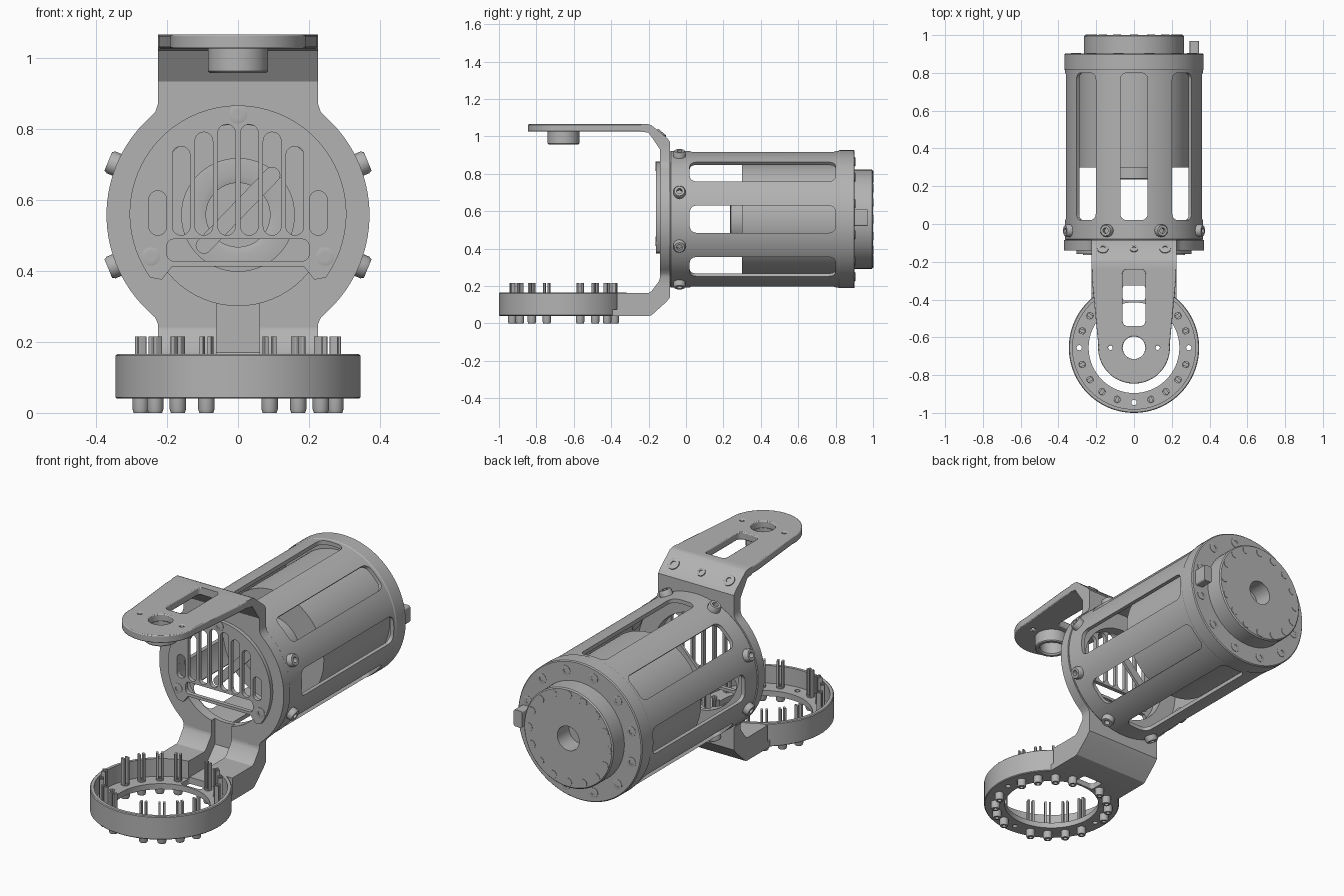
import bpy, bmesh
from math import sin, cos, pi, radians
from mathutils import Vector, Matrix

if "Cube" in bpy.data.objects:
    bpy.data.objects.remove(bpy.data.objects["Cube"])

grey = bpy.data.materials.new("machined grey")
grey.use_nodes = True
COLOUR = (0.45, 0.45, 0.45, 1)
grey.diffuse_color = COLOUR
grey.node_tree.nodes["Principled BSDF"].inputs["Base Color"].default_value = COLOUR

AXIS_Z = 0.557           # height of the housing axis
RING_Y = -0.655          # centre of the cup and the arm eye


# ---------- helpers ----------
def finish(name, bm):
    bmesh.ops.remove_doubles(bm, verts=bm.verts, dist=1e-5)
    bmesh.ops.recalc_face_normals(bm, faces=bm.faces)
    mesh = bpy.data.meshes.new(name)
    bm.to_mesh(mesh)
    bm.free()
    mesh.materials.append(grey)
    obj = bpy.data.objects.new(name, mesh)
    bpy.context.scene.collection.objects.link(obj)
    return obj


def prism(name, pts, axis, lo, hi):
    """Extrude a 2D outline along x, y or z."""
    place = {"x": lambda a, b, t: (t, a, b),
             "y": lambda a, b, t: (a, t, b),
             "z": lambda a, b, t: (a, b, t)}[axis]
    bm = bmesh.new()
    ends = [[bm.verts.new(place(a, b, t)) for a, b in pts] for t in (lo, hi)]
    for end in ends:
        bm.faces.new(end)
    n = len(pts)
    for i in range(n):
        j = (i + 1) % n
        bm.faces.new((ends[0][i], ends[0][j], ends[1][j], ends[1][i]))
    return finish(name, bm)


def lathe(name, profile, origin, axis, seg=72, closed=True):
    """Spin (radius, distance) points about an axis."""
    bm = bmesh.new()
    turn = Vector(axis).to_track_quat("Z", "Y")
    rings = []
    for i in range(seg):
        a = 2 * pi * i / seg
        rings.append([bm.verts.new(Vector(origin) + turn @ Vector((r * cos(a), r * sin(a), t)))
                      for r, t in profile])
    n = len(profile)
    for i in range(seg):
        p, q = rings[i], rings[(i + 1) % seg]
        for k in range(n if closed else n - 1):
            m = (k + 1) % n
            bm.faces.new((p[k], q[k], q[m], p[m]))
    return finish(name, bm)


def screw(name, origin, axis, r, h):
    prof = [(0, -.02), (r, -.02), (r, .75 * h), (.85 * r, h),
            (.45 * r, h), (.45 * r, .3 * h), (0, .3 * h)]
    return lathe(name, prof, origin, axis, 16, False)


def disc(name, origin, axis, r, lo, hi, seg=24):
    return lathe(name, [(0, lo), (r, lo), (r, hi), (0, hi)], origin, axis, seg, False)


def arc(cx, cy, r, a0, a1, n):
    return [(cx + r * cos(radians(a0 + (a1 - a0) * i / n)),
             cy + r * sin(radians(a0 + (a1 - a0) * i / n))) for i in range(n + 1)]


def rrect(cx, cy, w, h, r):
    pts = []
    for q, (sx, sy) in enumerate([(1, 1), (-1, 1), (-1, -1), (1, -1)]):
        pts += arc(cx + sx * (w / 2 - r), cy + sy * (h / 2 - r), r, 90 * q, 90 * q + 90, 6)
    return pts


def cut(target, cutters):
    bpy.context.view_layer.objects.active = target
    for c in cutters:
        mod = target.modifiers.new("cut", "BOOLEAN")
        mod.operation, mod.solver, mod.object = "DIFFERENCE", "EXACT", c
        bpy.ops.object.modifier_apply(modifier=mod.name)
        bpy.data.objects.remove(c)


def bevel(obj, width):
    mod = obj.modifiers.new("bevel", "BEVEL")
    mod.width, mod.segments, mod.limit_method = width, 2, "ANGLE"
    mod.angle_limit = radians(40)


def around(r, deg, y):
    return (r * cos(radians(deg)), y, AXIS_Z + r * sin(radians(deg)))


# ---------- housing with eight long windows ----------
housing = lathe("housing", [(.362, -.085), (.366, -.08), (.366, .815), (.369, .82), (.369, .897),
                            (.364, .902), (.26, .902), (.26, .86), (.345, .86), (.345, -.085)],
                (0, 0, AXIS_Z), (0, 1, 0), 96)
windows = []
for k in range(4):
    w = prism("window_cutter", rrect(0, .41, .145, .78, .035), "z", -.5, .5)
    w.data.transform(Matrix.Translation((0, 0, AXIS_Z)) @ Matrix.Rotation(k * pi / 4, 4, "Y"))
    windows.append(w)
cut(housing, windows)

for k in range(8):
    deg = 22.5 + 45 * k
    screw("housing_screw", around(.36, deg, -.035), (cos(radians(deg)), 0, sin(radians(deg))), .033, .035)
for k in range(12):
    screw("end_cap_screw", around(.318, 15 + 30 * k, .902), (0, 1, 0), .026, .003)

# ---------- motor ----------
motor = lathe("motor", [(0, .33), (.09, .33), (.09, .24), (.11, .235), (.16, .24), (.16, .3), (.3, .3),
                        (.3, .88), (.265, .88), (.265, .994), (.259, 1), (.065, 1), (.065, .9), (0, .9)],
              (0, 0, AXIS_Z), (0, 1, 0), 96, False)
for k in range(16):
    disc("motor_end_pad", around(.235, 22.5 * k, .995), (0, 1, 0), .022, 0, .007, 16)
prism("cable_tab", rrect(.32, .565, .05, .09, .01), "y", .89, .97)

# ---------- mounting plate ----------
right = [(.225, .2), (.225, .25), (.233, .268)] + arc(0, AXIS_Z, .37, -47, 47, 30) \
    + [(.233, .846), (.225, .87), (.225, .95)]
plate = prism("mounting_plate", right + [(-x, z) for x, z in reversed(right)], "y", -.14, -.085)
cut(plate, [disc("bore_cutter", (0, 0, AXIS_Z), (0, 1, 0), .255, -.3, .1, 64),
            prism("groove_cutter", rrect(0, .24, .12, .2, .002), "y", -.3, -.11)])

# ---------- grille cover ----------
outline = arc(0, .56, .305, -36, 216, 60) + [(-.215, .375), (-.185, .412), (.185, .412), (.215, .375)]
cover = prism("grille_cover", outline, "y", -.16, -.138)
slots = [prism("slot_cutter", rrect(0, .458, .4, .062, .02), "y", -.3, 0)]
for x, top in ((.032, .812), (.096, .79), (.16, .75), (.226, .625)):
    for s in (-1, 1):
        slots.append(prism("slot_cutter", rrect(s * x, (top + .5) / 2, .05, top - .5, .0249), "y", -.3, 0))
cut(cover, slots)
for x, z in ((0, .84), (-.245, .44), (.245, .44)):
    screw("cover_screw", (x, -.16, z), (0, -1, 0), .026, .004)

# diagonal strip behind the grille
strip = prism("inner_strip", rrect(0, 0, .32, .045, .02), "y", -.04, -.025)
strip.data.transform(Matrix.Translation((0, 0, .57)) @ Matrix.Rotation(radians(-46), 4, "Y"))

# ---------- upper arm ----------
prism("upper_bend", [(-.085, .92), (-.085, .97), (-.1, .99), (-.185, 1.06), (-.2, 1.065), (-.24, 1.065),
                     (-.24, 1.025), (-.2, 1.02), (-.14, .932), (-.14, .92)], "x", -.225, .225)
arm = prism("upper_arm", [(.225, -.2), (-.225, -.2), (-.222, -.3)] + arc(0, RING_Y, .19, 175, 365, 40)
            + [(.222, -.3)], "z", 1.025, 1.065)
cut(arm, [prism("slot_cutter", rrect(0, -.39, .12, .3, .025), "z", .9, 1.2),
          disc("eye_cutter", (0, RING_Y, 0), (0, 0, 1), .06, .9, 1.2, 32)]
    + [disc("hole_cutter", (s * .125, RING_Y, 0), (0, 0, 1), .012, .9, 1.2, 12) for s in (-1, 1)])
bevel(arm, .005)
lathe("arm_boss", [(.06, .965), (.066, .957), (.08, .957), (.085, .962), (.085, 1.027), (.06, 1.027)],
      (0, RING_Y, 0), (0, 0, 1), 40)
for x in (-.165, 0, .165):
    screw("bend_screw", (x, -.132, 1.016), (0, .64, .77), .03 if x else .022, .008)

# ---------- lower arm: thick bent block with a central groove ----------
lower = prism("lower_arm", [(-.085, .25), (-.085, .14), (-.105, .115), (-.185, .043), (-.2, .04), (-.4, .04),
                            (-.4, .075), (-.37, .075), (-.37, .163), (-.2, .163), (-.185, .172),
                            (-.145, .225), (-.14, .24), (-.14, .25)], "x", -.225, .225)
groove = [(-.5, .075), (-.2, .075), (-.11, .17), (-.11, .4), (-.5, .4)]
cut(lower, [prism("groove_cutter", groove, "x", -.06, .06),
            disc("cup_cutter", (0, RING_Y, 0), (0, 0, 1), .33, .068, .3, 64),
            prism("hole_cutter", rrect(0, -.365, .12, .08, .015), "z", -.1, .12)])

# ---------- ring cup ----------
cup = lathe("ring_cup", [(.341, .04), (.345, .044), (.345, .161), (.341, .165), (.325, .165), (.325, .07),
                         (.24, .07), (.24, .04)], (0, RING_Y, 0), (0, 0, 1), 96)
cutters = [prism("gate_cutter", rrect(0, -.33, .12, .16, .001), "z", .072, .3),
           prism("hole_cutter", rrect(0, -.365, .12, .08, .015), "z", 0, .1)]
for deg in (0, 180, 270):
    cutters.append(disc("hole_cutter", (.29 * cos(radians(deg)), RING_Y + .29 * sin(radians(deg)), 0),
                        (0, 0, 1), .014, 0, .1, 12))
cut(cup, cutters)

# clip pins: head below, two thin prongs above
for q in range(4):
    for step in (18, 36, 54, 72):
        a = radians(90 * q + step)
        place = Matrix.Translation((0, RING_Y, 0)) @ Matrix.Rotation(a, 4, "Z")
        screw("pin_head", place @ Vector((.288, 0, .04)), (0, 0, -1), .023, .04)
        screw("pin_collar", place @ Vector((.288, 0, .07)), (0, 0, 1), .018, .008)
        for s in (-1, 1):
            prong = prism("pin_prong", rrect(.288, s * .012, .024, .011, .003), "z", .06, .215)
            prong.data.transform(place)

# ---------- shading ----------
bpy.ops.object.select_all(action="DESELECT")
for obj in bpy.context.scene.objects:
    if obj.type == "MESH":
        obj.select_set(True)
        bpy.context.view_layer.objects.active = obj
bpy.ops.object.shade_smooth_by_angle(angle=radians(30))
